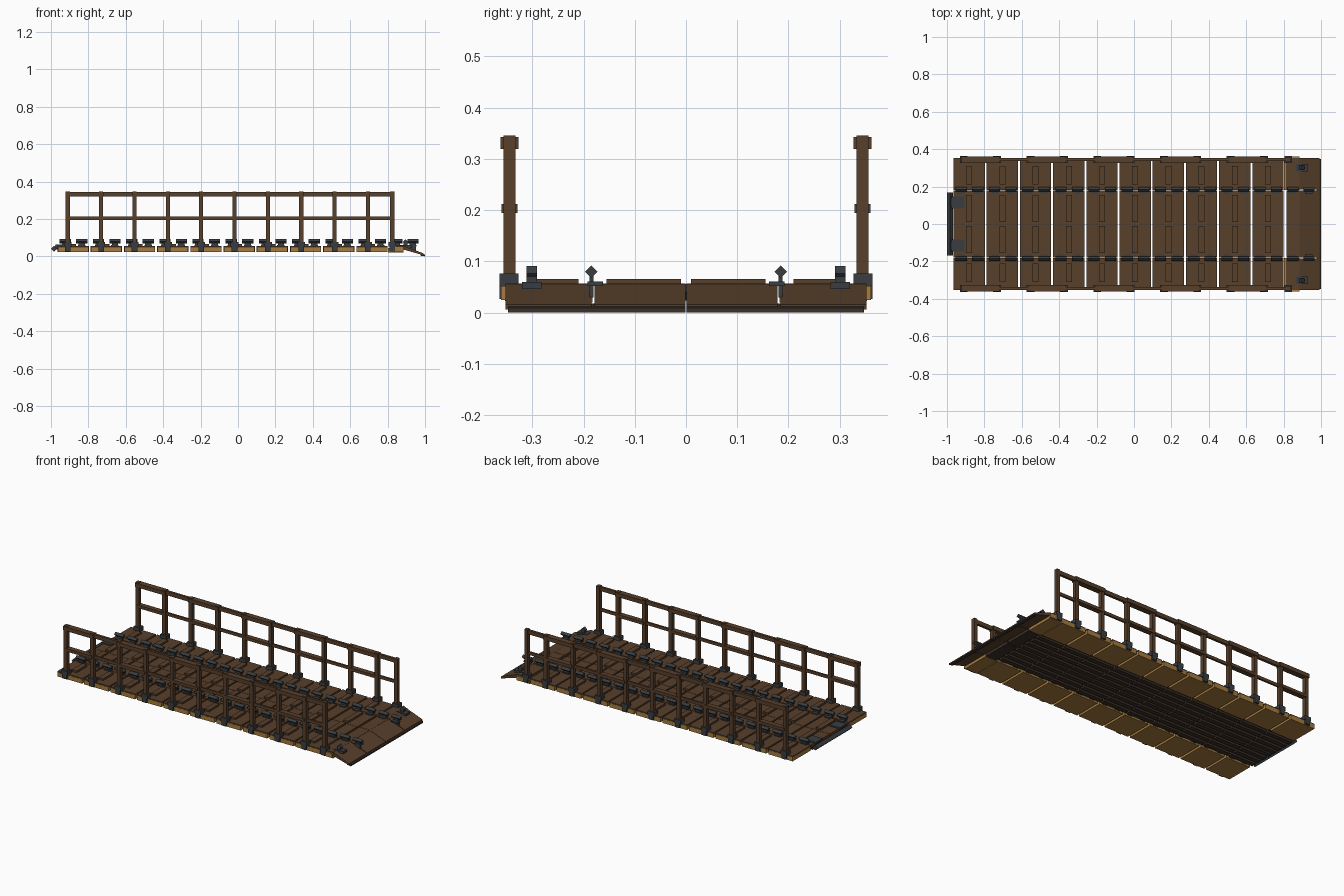
import bpy, bmesh, math
from mathutils import Matrix

cube = bpy.data.objects.get("Cube")
if cube:
    bpy.data.objects.remove(cube, do_unlink=True)


def material(name, color):
    m = bpy.data.materials.new(name)
    m.use_nodes = True
    m.diffuse_color = (*color, 1)
    node = next(n for n in m.node_tree.nodes if n.type == 'BSDF_PRINCIPLED')
    node.inputs["Base Color"].default_value = (*color, 1)
    node.inputs["Roughness"].default_value = 0.9
    return m


WOOD = material("brown wood", (0.095, 0.05, 0.024))
TAN = material("tan wood", (0.38, 0.2, 0.05))
DARK = material("dark wood", (0.045, 0.028, 0.02))
IRON = material("dark iron", (0.042, 0.047, 0.052))


class Part:
    """Collects boxes and bars into one named object."""

    def __init__(self, name, mat):
        self.name, self.mat, self.bm = name, mat, bmesh.new()

    def box(self, x0, x1, y0, y1, z0, z1, turn=None):
        size = Matrix.Diagonal((x1 - x0, abs(y1 - y0), z1 - z0, 1))
        place = Matrix.Translation(((x0 + x1) / 2, (y0 + y1) / 2, (z0 + z1) / 2))
        bmesh.ops.create_cube(self.bm, size=1, matrix=place @ (turn or Matrix()) @ size)

    def diamond(self, axis, center, half, length):
        # square bar standing on its edge
        x, y, z = center
        s = half / math.sqrt(2)
        hx, hy = (length / 2, s) if axis == 'X' else (s, length / 2)
        self.box(x - hx, x + hx, y - hy, y + hy, z - s, z + s,
                 Matrix.Rotation(math.pi / 4, 4, axis))

    def wedge(self, profile, y0, y1):
        # x-z outline extruded across y
        a, b = [[self.bm.verts.new((x, y, z)) for x, z in profile] for y in (y0, y1)]
        n = len(profile)
        self.bm.faces.new(a)
        self.bm.faces.new(b[::-1])
        for i in range(n):
            self.bm.faces.new((a[i], b[i], b[(i + 1) % n], a[(i + 1) % n]))

    def finish(self):
        bmesh.ops.recalc_face_normals(self.bm, faces=self.bm.faces)
        mesh = bpy.data.meshes.new(self.name)
        self.bm.to_mesh(mesh)
        self.bm.free()
        mesh.materials.append(self.mat)
        ob = bpy.data.objects.new(self.name, mesh)
        bpy.context.collection.objects.link(ob)


START, PITCH, COUNT = -0.97, 0.1775, 10
sides = (-1, 1)

deck = Part("deck_boards", WOOD)
under = Part("side_deck_underlayer", TAN)
battens = Part("deck_battens", WOOD)
joists = Part("underside_joists", DARK)
latches = Part("deck_latches", IRON)

# latch: edge-on bar on a stem and foot between centre and side decks
def latch(x, s):
    latches.diamond('X', (x, s * 0.185, 0.08), 0.012, 0.06)
    latches.box(x - 0.017, x + 0.017, s * 0.181, s * 0.188, 0.03, 0.075)
    latches.box(x - 0.02, x + 0.02, s * 0.162, s * 0.192, 0.052, 0.061)

# deck panels
for i in range(COUNT):
    x0 = START + i * PITCH + 0.005
    x1 = START + (i + 1) * PITCH - 0.005
    mid = (x0 + x1) / 2
    for s in sides:
        deck.box(x0, x1, s * 0.001, s * 0.179, 0.034, 0.055)
        deck.box(x0, x1, s * 0.183, s * 0.352, 0.048, 0.055)
        under.box(x0 + 0.002, x1 - 0.002, s * 0.183, s * 0.353, 0.023, 0.048)
        battens.box(mid - 0.016, mid + 0.016, s * 0.01, s * 0.155, 0.053, 0.066)
        battens.box(mid - 0.016, mid + 0.016, s * 0.21, s * 0.31, 0.053, 0.066)
        for j in range(4):
            y = 0.006 + j * 0.044
            joists.box(x0, x1, s * y, s * (y + 0.028), 0.022, 0.034)
        latch(mid - 0.042, s)
        latch(mid + 0.046, s)

# railings: posts in iron shoes, alternating wide and narrow rails
posts = Part("railing_posts", WOOD)
rails = Part("railing_rails", WOOD)
shoes = Part("post_shoes", IRON)
post_x = [-0.91 + i * 0.1783 for i in range(COUNT)] + [0.825]
for s in sides:
    for x in post_x:
        posts.box(x - 0.011, x + 0.011, s * 0.333, s * 0.356, 0.04, 0.346)
        shoes.box(x - 0.021, x + 0.021, s * 0.327, s * 0.364, 0.052, 0.076)
        shoes.box(x - 0.015, x + 0.015, s * 0.352, s * 0.364, 0.027, 0.06)
    for i in range(len(post_x) - 1):
        inner, outer = (0.327, 0.362) if i % 2 == 0 else (0.337, 0.352)
        a, b = post_x[i], post_x[i + 1]
        grow = 0.012 if i % 2 == 0 else 0
        rails.box(a - grow, b + grow, s * inner, s * outer, 0.319, 0.343)
        rails.box(a, b, s * (inner + 0.002), s * (outer - 0.002), 0.194, 0.212)

# ramp end: flat hinge board, then a slope down to the ground
ramp = Part("ramp_boards", WOOD)
ramp_under = Part("ramp_side_underlayer", TAN)
ramp_joists = Part("ramp_joists", DARK)
lip = Part("ramp_lip", DARK)
slope = [(0.885, 0.056), (0.992, 0.016), (0.992, 0.006), (0.885, 0.036)]
for s in sides:
    for y0, y1 in ((0.001, 0.179), (0.184, 0.352)):
        ramp.box(0.815, 0.885, s * y0, s * y1, 0.045, 0.057)
        ramp.wedge(slope, s * y0, s * y1)
    ramp_under.box(0.803, 0.885, s * 0.182, s * 0.352, 0.02, 0.045)
    ramp_under.box(0.84, 0.885, s * 0.352, s * 0.361, 0.025, 0.052)
    ramp_joists.box(0.815, 0.885, s * 0.004, s * 0.178, 0.02, 0.045)
    lip.wedge([(0.975, 0.018), (1.0, 0.009), (1.0, 0.0), (0.975, 0.004)],
              s * 0.001, s * 0.347)
    # ramp latches and blocks
    latch(0.85, s)
    latch(0.935, s)
    latches.box(0.865, 0.93, s * 0.282, s * 0.32, 0.046, 0.06)
    latches.box(0.886, 0.906, s * 0.291, s * 0.311, 0.058, 0.072)
    latches.diamond('Y', (0.896, s * 0.301, 0.076), 0.015, 0.021)

# coupling bar at the far end
coupling = Part("end_coupling", IRON)
coupling.diamond('Y', (-0.984, 0, 0.04), 0.016, 0.335)
for s in sides:
    coupling.box(-0.975, -0.905, s * 0.083, s * 0.148, 0.053, 0.063)
    coupling.box(-0.978, -0.966, s * 0.09, s * 0.14, 0.036, 0.058)

for part in (deck, under, battens, joists, latches, posts, rails, shoes,
             ramp, ramp_under, ramp_joists, lip, coupling):
    part.finish()
